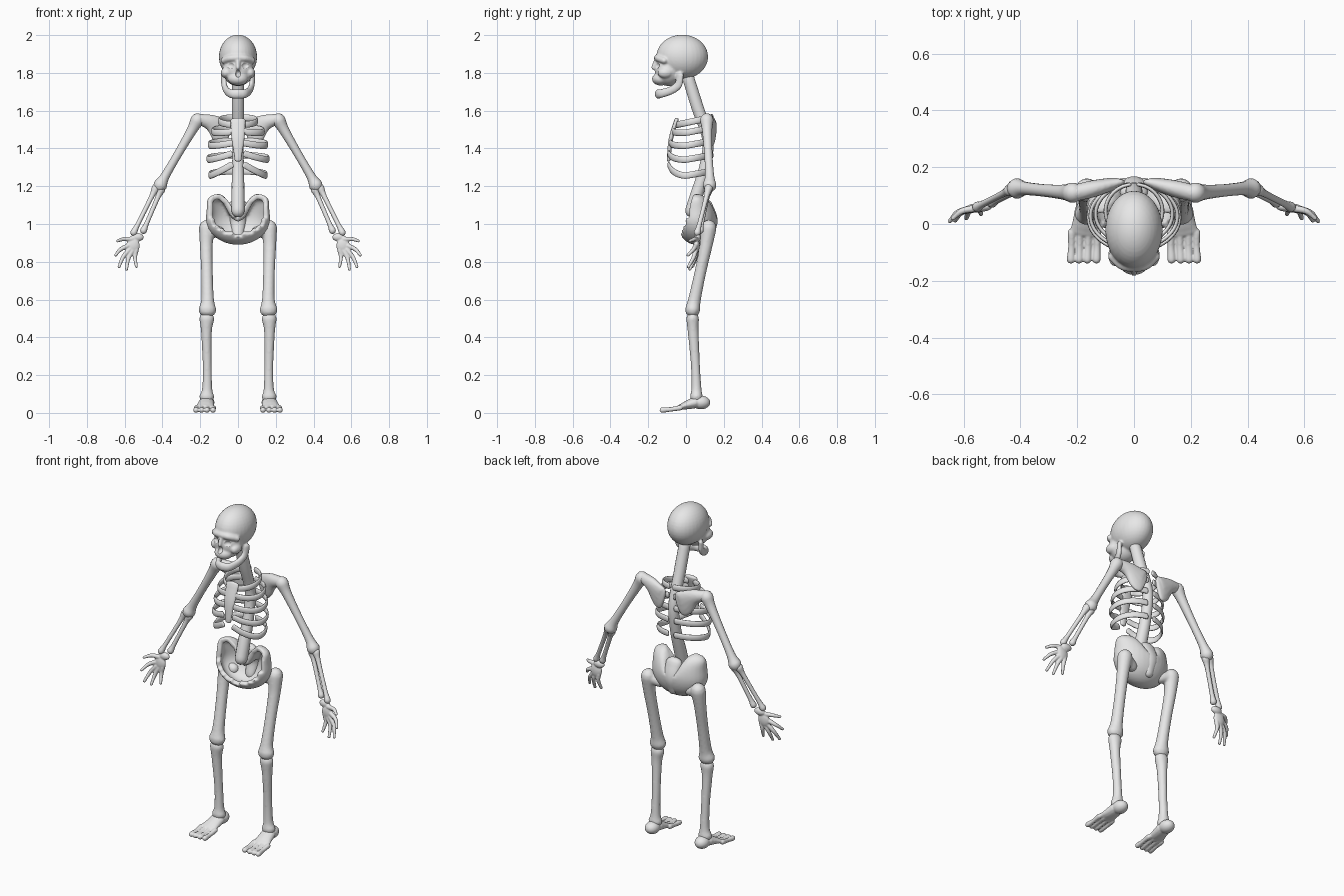
import bpy, bmesh, math
from mathutils import Vector, Matrix

default_cube = bpy.data.objects.get("Cube")
if default_cube:
    bpy.data.objects.remove(default_cube, do_unlink=True)

bone = bpy.data.materials.new("pale grey bone")
bone.use_nodes = True
bone.diffuse_color = (0.8, 0.8, 0.8, 1)
bone.node_tree.nodes["Principled BSDF"].inputs["Base Color"].default_value = bone.diffuse_color

FORWARD, UP = Vector((0, 1, 0)), Vector((0, 0, 1))


def smooth_path(points, steps=5):
    """Catmull-Rom through (x, y, z, width radius, depth radius) points."""
    pts = [Vector(p if len(p) == 5 else (*p, p[-1])) for p in points]
    pts = [pts[0] * 2 - pts[1]] + pts + [pts[-1] * 2 - pts[-2]]
    pts[0][3:], pts[-1][3:] = pts[1][3:], pts[-2][3:]
    path = []
    for a, b, c, d in zip(pts, pts[1:], pts[2:], pts[3:]):
        for i in range(steps):
            t = i / steps
            path.append((b * 2 + (c - a) * t + (a * 2 - b * 5 + c * 4 - d) * t ** 2
                         + (b * 3 - a - c * 3 + d) * t ** 3) / 2)
    return path + [pts[-2]]


def tube(bm, points, ref=FORWARD, sides=14):
    """Round-ended bone swept along a smooth path."""
    path = smooth_path(points)
    centres = [Vector(p[:3]) for p in path]
    last = len(path) - 1
    rings = []
    for i, (p, c) in enumerate(zip(path, centres)):
        t = (centres[min(i + 1, last)] - centres[max(i - 1, 0)]).normalized()
        ring = [(c, t, p[3], p[4])]
        if i in (0, last):
            sign = -1 if i == 0 else 1
            for angle in (30, 60, 85):
                k, s = math.cos(math.radians(angle)), math.sin(math.radians(angle))
                ring.append((c + t * sign * s * min(p[3], p[4]), t, p[3] * k, p[4] * k))
            if i == 0:
                ring.reverse()
        rings += ring
    loops = []
    for c, t, ru, rv in rings:
        u = t.cross(ref).normalized()
        v = u.cross(t)
        angles = [math.tau * k / sides for k in range(sides)]
        loops.append([bm.verts.new(c + u * ru * math.cos(a) + v * rv * math.sin(a)) for a in angles])
    for lo, hi in zip(loops, loops[1:]):
        for k in range(sides):
            n = (k + 1) % sides
            bm.faces.new((lo[k], lo[n], hi[n], hi[k]))
    bm.faces.new(loops[0][::-1])
    bm.faces.new(loops[-1])


def ball(bm, centre, radii):
    matrix = Matrix.Translation(centre) @ Matrix.Diagonal((*radii, 1))
    return bmesh.ops.create_uvsphere(bm, u_segments=32, v_segments=20, radius=1, matrix=matrix)["verts"]


def mirror(bm):
    copy = bmesh.ops.duplicate(bm, geom=bm.verts[:] + bm.edges[:] + bm.faces[:])["geom"]
    for v in copy:
        if isinstance(v, bmesh.types.BMVert):
            v.co.x *= -1


def finish(bm, name, voxel=0, thickness=0, cutter=None, relax=3):
    """Fuse the pieces into one soft surface and store the result."""
    bmesh.ops.recalc_face_normals(bm, faces=bm.faces)
    mesh = bpy.data.meshes.new(name)
    bm.to_mesh(mesh)
    bm.free()
    obj = bpy.data.objects.new(name, mesh)
    bpy.context.collection.objects.link(obj)
    if thickness:
        solid = obj.modifiers.new("thickness", "SOLIDIFY")
        solid.thickness = thickness
    if voxel:
        fuse = obj.modifiers.new("fuse", "REMESH")
        fuse.mode, fuse.voxel_size = "VOXEL", voxel
    if cutter:
        cut = obj.modifiers.new("sockets", "BOOLEAN")
        cut.operation, cut.object = "DIFFERENCE", cutter
    if voxel:
        soft = obj.modifiers.new("soften", "SMOOTH")
        soft.factor, soft.iterations = 0.5, relax
    if obj.modifiers:
        evaluated = obj.evaluated_get(bpy.context.evaluated_depsgraph_get())
        obj.data = bpy.data.meshes.new_from_object(evaluated)
        obj.modifiers.clear()
        bpy.data.meshes.remove(mesh)
    obj.data.materials.clear()
    obj.data.materials.append(bone)
    obj.data.shade_smooth()
    return obj


# Skull: eye and nose hollows are cut out of the fused head
bm = bmesh.new()
ball(bm, (0.046, -0.172, 1.84), (0.029, 0.032, 0.022))
mirror(bm)
ball(bm, (0, -0.18, 1.797), (0.015, 0.03, 0.02))
hollows = finish(bm, "socket_cutter")
hollows.hide_render = True

bm = bmesh.new()
ball(bm, (0.065, -0.11, 1.8), (0.026, 0.04, 0.028))
tube(bm, [(0.075, -0.115, 1.865, .017), (0.04, -0.145, 1.877, .018), (0, -0.152, 1.88, .018)], UP)
tube(bm, [(0.078, -0.03, 1.79, .013, .02), (0.073, -0.042, 1.735, .014, .022),
          (0.06, -0.085, 1.705, .015, .022), (0.036, -0.135, 1.69, .016, .024),
          (0, -0.148, 1.688, .018, .026)], UP)
mirror(bm)
ball(bm, (0, -0.02, 1.885), (0.101, 0.137, 0.117))
ball(bm, (0, -0.09, 1.815), (0.081, 0.076, 0.085))
ball(bm, (0, -0.135, 1.768), (0.053, 0.045, 0.035))
tube(bm, [(0, -0.155, 1.87, .013), (0, -0.174, 1.828, .011)])
finish(bm, "skull", voxel=0.006, cutter=hollows)
bpy.data.objects.remove(hollows, do_unlink=True)

# Spine from the skull base down into the pelvis
bm = bmesh.new()
tube(bm, [(0, 0.01, 1.78, .032), (0, 0.06, 1.62, .033), (0, 0.115, 1.45, .03),
          (0, 0.1, 1.3, .031), (0, 0.055, 1.15, .035), (0, 0.03, 1.07, .035)])
finish(bm, "spine")

# Breastbone
bm = bmesh.new()
tube(bm, [(0, -0.05, 1.55, .04, .012), (0, -0.08, 1.45, .034, .012), (0, -0.092, 1.34, .018, .01)])
finish(bm, "breastbone")

# Ribs: side height, half width, front reach, rise towards the breastbone
RIBS = [(1.545, 0.1, -0.05, 0), (1.49, 0.135, -0.07, 0.02), (1.42, 0.153, -0.085, 0.03),
        (1.345, 0.16, -0.095, 0.05), (1.26, 0.15, -0.095, 0.08)]
for number, (z, width, front, rise) in enumerate(RIBS, 1):
    bm = bmesh.new()
    middle, depth = (0.14 + front) / 2, (0.14 - front) / 2
    points = []
    for k in range(11):
        s = 0.05 + 0.88 * k / 10
        a = math.pi * s
        lift = 0.02 * math.cos(a) + rise * max(0, (s - 0.55) / 0.4) ** 1.5
        points.append((width * math.sin(a), middle + depth * math.cos(a), z + lift, .007, .018))
    tube(bm, points, UP, sides=10)
    mirror(bm)
    finish(bm, f"rib_pair_{number}")

# Shoulder blades
bm = bmesh.new()
tube(bm, [(0.205, 0.11, 1.555, .03), (0.14, 0.125, 1.535, .03, .045),
          (0.08, 0.14, 1.49, .022, .075), (0.055, 0.145, 1.48, .014, .07)], UP)
mirror(bm)
finish(bm, "shoulder_blades", voxel=0.007)

# Pelvis: a bowl open to the front with flared wings and a notch at the top
bm = bmesh.new()
centre = Vector((0, 0.055, 1.03))
ball(bm, centre, (0.17, 0.11, 0.14))
open_faces = [f for f in bm.faces
              if f.calc_center_median().y < (f.calc_center_median().z - 0.93) * 0.31 - 0.03]
bmesh.ops.delete(bm, geom=open_faces, context="FACES")
for v in bm.verts:
    h = max(0, (v.co.z - centre.z) / 0.14)
    v.co.x *= 1 + h ** 3
    v.co.z -= 0.13 * h * math.exp(-(v.co.x / 0.05) ** 2)
finish(bm, "pelvis", voxel=0.007, thickness=0.028, relax=6)

# Sacrum closing the back of the pelvis
bm = bmesh.new()
tube(bm, [(0, 0.11, 1.1, .05, .03), (0, 0.14, 1.02, .045, .028), (0, 0.12, 0.94, .03, .025)])
finish(bm, "sacrum")

# Upper arms
bm = bmesh.new()
tube(bm, [(0.215, 0.11, 1.55, .036), (0.245, 0.112, 1.495, .027), (0.315, 0.118, 1.375, .022),
          (0.385, 0.125, 1.255, .024), (0.412, 0.125, 1.205, .036)])
mirror(bm)
finish(bm, "upper_arms")

# Paired forearm bones
for name, start, end in (("outer_forearms", (0.435, 0.12, 1.19), (0.552, 0.06, 0.955)),
                         ("inner_forearms", (0.408, 0.12, 1.18), (0.5, 0.075, 0.965))):
    bm = bmesh.new()
    a, b = Vector(start), Vector(end)
    tube(bm, [(*a.lerp(b, s), r) for s, r in ((0, .022), (0.2, .013), (0.8, .012), (1, .018))])
    mirror(bm)
    finish(bm, name)

# Hands: wrist, palm and five curled fingers
bm = bmesh.new()
ball(bm, (0.533, 0.062, 0.93), (0.034, 0.018, 0.022))
ball(bm, (0.556, 0.056, 0.885), (0.036, 0.016, 0.042))
for base, tip in (((0.56, 0.055, 0.92), (0.638, 0.02, 0.91)), ((0.582, 0.052, 0.885), (0.648, 0.01, 0.835)),
                  ((0.575, 0.052, 0.865), (0.63, 0.012, 0.772)), ((0.558, 0.054, 0.86), (0.59, 0.02, 0.76)),
                  ((0.538, 0.056, 0.865), (0.538, 0.035, 0.775))):
    a, b = Vector(base), Vector(tip)
    knuckle = a.lerp(b, 0.5) + Vector((0.007, 0.008, 0.005))
    tube(bm, [(*a, .013), (*knuckle, .011), (*b, .008)])
mirror(bm)
finish(bm, "hands", voxel=0.004, relax=2)

# Thighs with hip joint
bm = bmesh.new()
tube(bm, [(0.165, 0.12, 0.98, .042), (0.168, 0.105, 0.88, .034), (0.164, 0.075, 0.74, .031),
          (0.161, 0.045, 0.6, .034), (0.162, 0.035, 0.545, .048, .04)])
tube(bm, [(0.165, 0.12, 0.975, .034), (0.1, 0.1, 0.955, .032)], UP)
mirror(bm)
finish(bm, "thighs", voxel=0.007)

# Shins
bm = bmesh.new()
tube(bm, [(0.165, 0.035, 0.5, .04, .034), (0.167, 0.038, 0.43, .029), (0.163, 0.05, 0.25, .024),
          (0.163, 0.055, 0.13, .027), (0.165, 0.055, 0.085, .04, .034)])
mirror(bm)
finish(bm, "shins", voxel=0.007)

# Feet: heel, sloping instep and toes
bm = bmesh.new()
ball(bm, (0.165, 0.08, 0.055), (0.04, 0.048, 0.036))
tube(bm, [(0.167, 0.05, 0.055, .03, .042), (0.172, 0, 0.04, .022, .046), (0.177, -0.03, 0.03, .015, .05)], FORWARD.cross(UP))
for x in (0.13, 0.162, 0.192, 0.22):
    tube(bm, [(x, -0.03, 0.027, .014), (x, -0.08, 0.019, .012), (x + 0.002, -0.125, 0.015, .015)], UP)
mirror(bm)
finish(bm, "feet", voxel=0.0045, relax=2)
